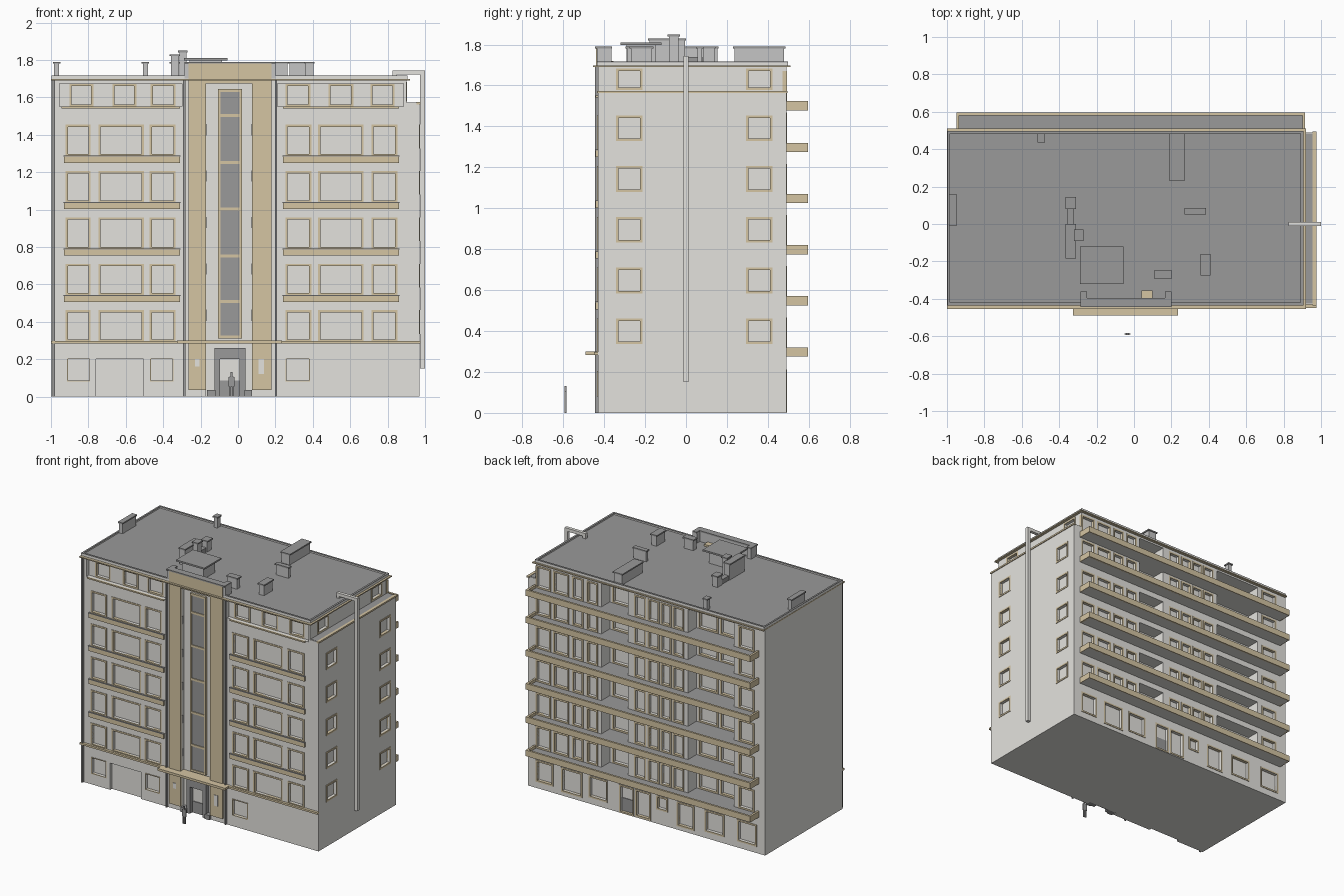
import bpy, bmesh, math

def material(name, r, g, b):
    m = bpy.data.materials.new(name)
    m.diffuse_color = (r, g, b, 1)
    return m

WALL = material("light grey plaster", 0.775, 0.765, 0.73)
TAN = material("tan trim", 0.66, 0.555, 0.365)
DARK = material("dark grey", 0.32, 0.32, 0.32)
MID = material("mid grey", 0.56, 0.56, 0.56)

parts = {}   # (part name) -> (material, bmesh)

def box(name, mat, x0, x1, y0, y1, z0, z1):
    """Add an axis-aligned box to the named part."""
    bm = parts.setdefault(name, (mat, bmesh.new()))[1]
    vs = bmesh.ops.create_cube(bm, size=1)["verts"]
    for v in vs:
        v.co.x = x1 if v.co.x > 0 else x0
        v.co.y = y1 if v.co.y > 0 else y0
        v.co.z = z1 if v.co.z > 0 else z0

def make(name, mat, bm):
    me = bpy.data.meshes.new(name)
    bm.to_mesh(me)
    bm.free()
    me.materials.append(mat)
    ob = bpy.data.objects.new(name, me)
    bpy.context.collection.objects.link(ob)
    return ob

def wall_box(name, mat, side, plane, a0, a1, d0, d1, z0, z1):
    """Box in wall coordinates: a runs along the wall, d points outwards."""
    s = -1 if side == "front" else 1
    lo, hi = sorted((plane + s * d0, plane + s * d1))
    if side == "right":
        box(name, mat, lo, hi, a0, a1, z0, z1)
    else:
        box(name, mat, a0, a1, lo, hi, z0, z1)

def window(side, plane, a0, a1, z0, z1, frame=True, w=0.012):
    """Recessed opening with a flat trim frame."""
    wall_box("window_cutter", WALL, side, plane, a0, a1, -0.02, 0.01, z0, z1)
    if frame:
        n = side + "_window_frames"
        for b0, b1, c0, c1 in ((a0 - w, a0, z0 - w, z1 + w), (a1, a1 + w, z0 - w, z1 + w),
                               (a0, a1, z1, z1 + w), (a0, a1, z0 - w, z0)):
            wall_box(n, TAN, side, plane, b0, b1, -0.018, 0.004, c0, c1)

F, B = -0.43, 0.49            # front and back wall planes
ROWS = [0.305 + 0.248 * i for i in range(5)]

# front windows on the five main floors, with sill ledges
for i, z in enumerate(ROWS):
    for a0, a1 in ((-0.91, -0.80), (-0.735, -0.515), (-0.46, -0.345),
                   (0.265, 0.38), (0.44, 0.66), (0.725, 0.84)):
        window("front", F, a0, a1, z, z + 0.145)
    if i:
        for a0, a1 in ((-0.93, -0.31), (0.24, 0.86)):
            box("front_ledges", TAN, a0, a1, -0.442, F, z - 0.047, z - 0.014)
            box("front_ledge_caps", DARK, a0 - 0.003, a1 + 0.003, -0.444, F, z - 0.014, z - 0.009)

# top floor front: wall set back below the eaves
for a0, a1 in ((-0.955, -0.30), (0.21, 0.885)):
    box("recess_cutter", WALL, a0, a1, -0.5, -0.405, 1.55, 1.675)
for a0, a1 in ((-0.945, -0.31), (0.24, 0.86)):
    box("top_floor_ledges", TAN, a0, a1, -0.442, -0.42, 1.540, 1.550)
for a0, a1 in ((-0.89, -0.785), (-0.66, -0.555), (-0.455, -0.345),
               (0.265, 0.375), (0.495, 0.605), (0.72, 0.825)):
    window("front", -0.405, a0, a1, 1.563, 1.66)

# ground floor front openings and garage door
for a0, a1 in ((-0.91, -0.795), (-0.465, -0.35), (0.26, 0.38)):
    window("front", F, a0, a1, 0.085, 0.2, w=0.005)
window("front", F, -0.76, -0.505, -0.01, 0.2, frame=False)

# right side windows
for y0, y1 in ((-0.33, -0.225), (0.305, 0.41)):
    for i in range(5):
        window("right", 0.97, y0, y1, 0.348 + 0.248 * i, 0.45 + 0.248 * i)
    window("right", 0.90, y0, y1, 1.59, 1.67)

# back: six long balconies, loggias and door-height windows
LOGGIAS = ((0.14, 0.36), (-0.74, -0.36))
for z in [0.275 + 0.25 * i for i in range(5)] + [1.478]:
    box("balcony_slabs", WALL, -0.945, 0.91, 0.48, 0.587, z, z + 0.018)
    box("balcony_floors", DARK, -0.936, 0.901, 0.48, 0.581, z + 0.018, z + 0.024)
    box("balcony_parapets", TAN, -0.95, 0.915, 0.58, 0.595, z, z + 0.045)
    for x0 in (-0.95, 0.90):
        box("balcony_parapets", TAN, x0, x0 + 0.015, B, 0.58, z, z + 0.045)
    h = 0.18 if z > 1.4 else 0.19
    for a0, a1 in LOGGIAS:
        box("recess_cutter", WALL, a0, a1, 0.39, 0.55, z + 0.018, z + 0.018 + h)
        box("balcony_floors", DARK, a0, a1, 0.39, 0.48, z + 0.016, z + 0.024)
    for a0, a1 in ((0.175, 0.325), (-0.71, -0.57), (-0.53, -0.39)):
        window("back", 0.39, a0, a1, z + 0.038, z + 0.17)
    for a0, a1 in ((0.79, 0.89), (0.64, 0.745), (0.52, 0.59), (0.40, 0.47), (0.0, 0.075),
                   (-0.11, -0.04), (-0.21, -0.145), (-0.315, -0.245), (-0.90, -0.79)):
        window("back", B, a0, a1, z + 0.038, z + 0.18)

# back ground floor
for a0, a1, z0 in ((0.77, 0.89, 0.06), (0.53, 0.68, 0.04), (0.32, 0.45, 0.06), (-0.04, 0.065, 0.02),
                   (-0.18, -0.11, 0.12), (-0.40, -0.28, 0.04), (-0.65, -0.51, 0.06), (-0.92, -0.78, 0.06)):
    window("back", B, a0, a1, z0, 0.2)
window("back", B, 0.10, 0.20, 0.014, 0.2)
box("back_door", DARK, 0.10, 0.20, 0.465, 0.475, 0.014, 0.11)

# stair tower: tan front plates, recessed strip and tall glazing
box("recess_cutter", WALL, -0.17, 0.075, -0.5, -0.40, -0.01, 1.675)
for a0, a1 in ((-0.265, -0.17), (0.075, 0.18)):
    box("tower_front", TAN, a0, a1, -0.44, -0.425, 0.035, 1.78)
box("tower_front", TAN, -0.17, 0.075, -0.44, -0.425, 1.675, 1.78)
box("tower_parapet", MID, -0.275, 0.19, -0.432, -0.40, 1.69, 1.78)
for a0, a1 in ((-0.285, -0.25), (0.165, 0.20)):
    box("tower_parapet", MID, a0, a1, -0.435, -0.365, 1.70, 1.78)
    box("tower_cap", DARK, a0, a1, -0.41, -0.362, 1.78, 1.79)
box("tower_cap", DARK, -0.285, 0.20, -0.445, -0.395, 1.78, 1.79)
box("stair_glazing", DARK, -0.095, 0.01, -0.41, -0.399, 0.32, 1.63)
for a0 in (-0.108, 0.008):
    box("stair_frame", TAN, a0, a0 + 0.014, -0.416, -0.399, 0.31, 1.645)
for z in (0.31, 0.50, 0.745, 0.995, 1.245, 1.495, 1.63):
    box("stair_frame", TAN, -0.095, 0.01, -0.416, -0.399, z, z + 0.016)
for z in ROWS:
    for x0 in (-0.1705, 0.0725):
        box("stair_side_slots", DARK, x0, x0 + 0.003, -0.424, -0.41, z + 0.10, z + 0.16)

# entrance: dark portal, light door, steps and side windows
for a0, a1, z0, z1 in ((-0.125, -0.095, 0, 0.26), (0.008, 0.04, 0, 0.26), (-0.095, 0.008, 0.2, 0.26)):
    box("entrance_portal", DARK, a0, a1, -0.435, -0.399, z0, z1)
box("entrance_door", DARK, -0.095, 0.008, -0.406, -0.399, 0.0, 0.085)
for a0, a1 in ((-0.165, -0.12), (0.035, 0.075)):
    box("entrance_steps", DARK, a0, a1, -0.445, -0.40, 0, 0.035)
for a0, a1, z0 in ((-0.23, -0.205, 0.16), (0.11, 0.14, 0.12)):
    box("entrance_side_windows", WALL, a0, a1, -0.444, -0.43, z0, 0.2)

# first floor band and entrance canopy
box("floor_band", TAN, -1.0, 0.975, -0.45, F, 0.284, 0.298)
box("entrance_canopy", TAN, -0.325, 0.235, -0.49, -0.40, 0.283, 0.3)

# eaves, roof surface with raised rim, and right terrace edge
box("eaves", TAN, -1.0, 0.92, -0.455, 0.51, 1.689, 1.697)
box("roof_surface", DARK, -0.99, 0.90, -0.43, 0.49, 1.695, 1.706)
for b in ((-0.998, 0.905, -0.435, -0.42), (-0.998, 0.905, 0.483, 0.498),
          (-0.998, -0.985, -0.42, 0.483), (0.89, 0.905, -0.42, 0.483)):
    box("roof_rim", WALL, *b, 1.697, 1.713)
    box("roof_rim_cap", DARK, *b, 1.713, 1.717)
box("terrace_floor", DARK, 0.90, 0.96, -0.425, 0.485, 1.565, 1.572)
box("terrace_edge", TAN, 0.955, 0.976, -0.435, 0.495, 1.562, 1.574)

# drainpipes on the front
for x in (-0.985, -0.287, 0.203):
    box("drainpipes", DARK, x - 0.006, x + 0.006, -0.444, -0.428, 0.0, 1.69)

# flue on the right side bending over the roof
box("side_flue", WALL, 0.974, 1.0, -0.012, 0.012, 0.15, 1.745)
box("side_flue", WALL, 0.825, 0.974, -0.012, 0.012, 1.721, 1.745)
box("side_flue", WALL, 0.825, 0.849, -0.012, 0.012, 1.70, 1.721)

# chimneys: shafts with slightly wider dark caps
for x0, x1, y0, y1, top in ((-0.515, -0.475, 0.435, 0.485, 1.79), (-0.99, -0.95, -0.01, 0.16, 1.79),
                            (-0.365, -0.31, 0.08, 0.145, 1.79), (-0.365, -0.31, -0.185, 0.0, 1.83),
                            (-0.32, -0.27, -0.09, -0.03, 1.85), (0.19, 0.27, 0.23, 0.485, 1.79),
                            (0.27, 0.385, 0.05, 0.085, 1.79), (0.11, 0.20, -0.295, -0.245, 1.79),
                            (0.355, 0.41, -0.275, -0.16, 1.79)):
    box("chimney_shafts", MID, x0 + 0.006, x1 - 0.006, y0 + 0.006, y1 - 0.006, 1.70, top - 0.01)
    box("chimney_caps", DARK, x0, x1, y0, y1, top - 0.01, top)
box("lift_housing", MID, -0.26, -0.085, -0.29, -0.15, 1.70, 1.80)
box("lift_housing_roof", DARK, -0.29, -0.055, -0.32, -0.12, 1.798, 1.810)
box("roof_link", DARK, -0.355, -0.32, 0.0, 0.08, 1.70, 1.74)
box("roof_hatch", TAN, 0.04, 0.10, -0.40, -0.355, 1.70, 1.72)

# standing figure for scale
px, py = -0.035, -0.589
for s in (-1, 1):
    box("figure", DARK, px + s * 0.007 - 0.004, px + s * 0.007 + 0.004, py - 0.004, py + 0.004, 0, 0.06)
    box("figure", DARK, px + s * 0.014 - 0.003, px + s * 0.014 + 0.003, py - 0.003, py + 0.003, 0.055, 0.106)
box("figure", DARK, px - 0.011, px + 0.011, py - 0.005, py + 0.005, 0.055, 0.108)
box("figure", DARK, px - 0.005, px + 0.005, py - 0.005, py + 0.005, 0.108, 0.132)

# main body: stepped profile extruded front to back
bm = bmesh.new()
prof = ((-1, 0), (0.97, 0), (0.97, 1.57), (0.90, 1.57), (0.90, 1.69), (-1, 1.69))
face = bm.faces.new([bm.verts.new((x, F, z)) for x, z in prof])
ext = bmesh.ops.extrude_face_region(bm, geom=[face])["geom"]
bmesh.ops.translate(bm, vec=(0, B - F, 0), verts=[g for g in ext if isinstance(g, bmesh.types.BMVert)])
bmesh.ops.recalc_face_normals(bm, faces=bm.faces)
body = make("building_body", WALL, bm)

objs = {n: make(n, m, b) for n, (m, b) in parts.items()}

# cut the recesses first, then the window openings
bpy.context.view_layer.objects.active = body
for n in ("recess_cutter", "window_cutter"):
    cutter = objs[n]
    cutter.hide_render = True
    mod = body.modifiers.new(n, "BOOLEAN")
    mod.operation, mod.solver, mod.object = "DIFFERENCE", "EXACT", cutter
    bpy.ops.object.modifier_apply(modifier=mod.name)
    bpy.data.objects.remove(cutter)
